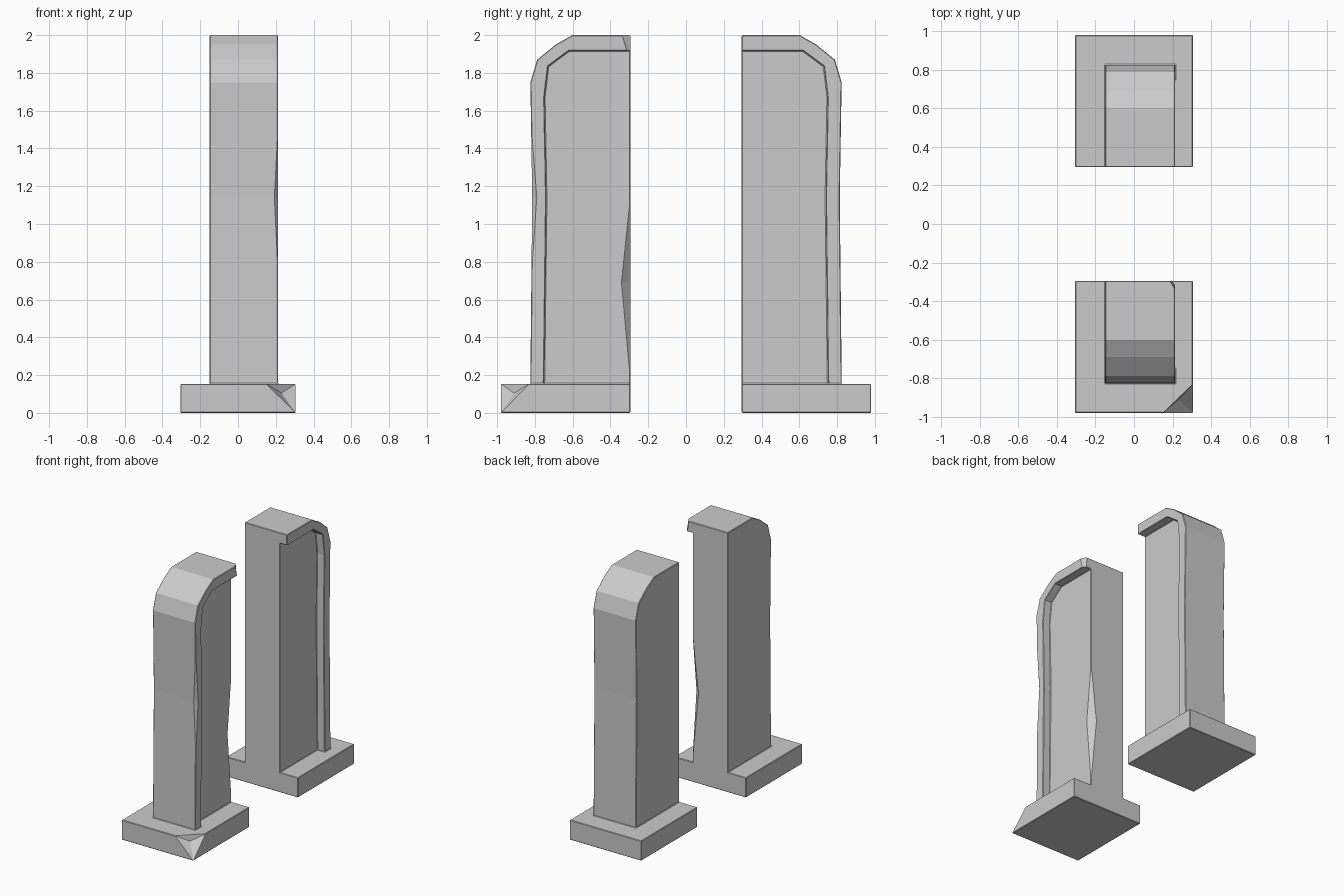
import bpy, bmesh

if "Cube" in bpy.data.objects:
    bpy.data.objects.remove(bpy.data.objects["Cube"])

INNER, OUTER = 0.295, 0.98          # y range of each base
outer_profile = [(INNER, 0.1), (0.825, 0.1), (0.814, 1.14), (0.824, 1.75),
                 (0.788, 1.87), (0.69, 1.95), (0.602, 2.0), (INNER, 2.0)]
panel_profile = [(0.2, 0.153), (0.752, 0.153), (0.74, 1.14), (0.75, 1.67),
                 (0.73, 1.835), (0.618, 1.918), (0.2, 1.918)]


def finish(bm, name):
    bmesh.ops.recalc_face_normals(bm, faces=bm.faces)
    mesh = bpy.data.meshes.new(name)
    bm.to_mesh(mesh)
    bm.free()
    ob = bpy.data.objects.new(name, mesh)
    bpy.context.collection.objects.link(ob)
    return ob


def prism(name, profile, x0, x1, side):
    """Extrude a (y, z) profile along x; side mirrors it in y."""
    bm = bmesh.new()
    face = bm.faces.new([bm.verts.new((x0, y * side, z)) for y, z in profile])
    ext = bmesh.ops.extrude_face_region(bm, geom=[face])["geom"]
    moved = [v for v in ext if isinstance(v, bmesh.types.BMVert)]
    bmesh.ops.translate(bm, verts=moved, vec=(x1 - x0, 0, 0))
    return finish(bm, name)


def hull(name, points):
    bm = bmesh.new()
    bmesh.ops.convex_hull(bm, input=[bm.verts.new(p) for p in points])
    return finish(bm, name)


def apply_modifier(ob, mod):
    with bpy.context.temp_override(object=ob, active_object=ob):
        bpy.ops.object.modifier_apply(modifier=mod.name)


def combine(ob, other, operation):
    mod = ob.modifiers.new("combine", 'BOOLEAN')
    mod.operation = operation
    mod.solver = 'EXACT'
    mod.object = other
    apply_modifier(ob, mod)
    bpy.data.objects.remove(other, do_unlink=True)


def pillar(name, side):
    # Shaft with a raised rim around a recessed side panel, on a square base
    ob = prism(name, outer_profile, -0.15, 0.213, side)
    combine(ob, prism("panel_cutter", panel_profile, 0.15, 0.3, side), 'DIFFERENCE')
    base_profile = [(INNER, 0), (OUTER, 0), (OUTER, 0.153), (INNER, 0.153)]
    combine(ob, prism("base", base_profile, -0.305, 0.305, side), 'UNION')
    # Thin edge bevel
    mod = ob.modifiers.new("bevel", 'BEVEL')
    mod.width = 0.004
    mod.segments = 1
    mod.limit_method = 'ANGLE'
    mod.angle_limit = 1.0
    apply_modifier(ob, mod)
    return ob


pillar("back_pillar", 1)
front = pillar("front_pillar", -1)

# Damage on the front pillar
chips = {
    "base_corner_chip": [(0.32, -0.995, 0.168), (0.15, -0.98, 0.153), (0.305, -0.83, 0.153),
                         (0.305, -0.98, 0.0), (0.23, -0.91, 0.105)],
    "rim_edge_chip": [(0.213, -0.82, 0.7), (0.213, -0.82, 1.53), (0.187, -0.82, 1.14),
                      (0.213, -0.79, 1.14), (0.23, -0.84, 1.14)],
    "shaft_edge_chip": [(0.15, -0.295, 0.18), (0.15, -0.295, 1.14), (0.1, -0.295, 0.69),
                        (0.15, -0.342, 0.69), (0.17, -0.275, 0.69)],
    "lip_corner_chip": [(0.213, -0.34, 2.01), (0.213, -0.313, 1.91), (0.185, -0.295, 2.01),
                        (0.195, -0.295, 1.91), (0.24, -0.27, 2.01), (0.24, -0.27, 1.91)],
}
for chip_name, points in chips.items():
    combine(front, hull(chip_name, points), 'DIFFERENCE')
